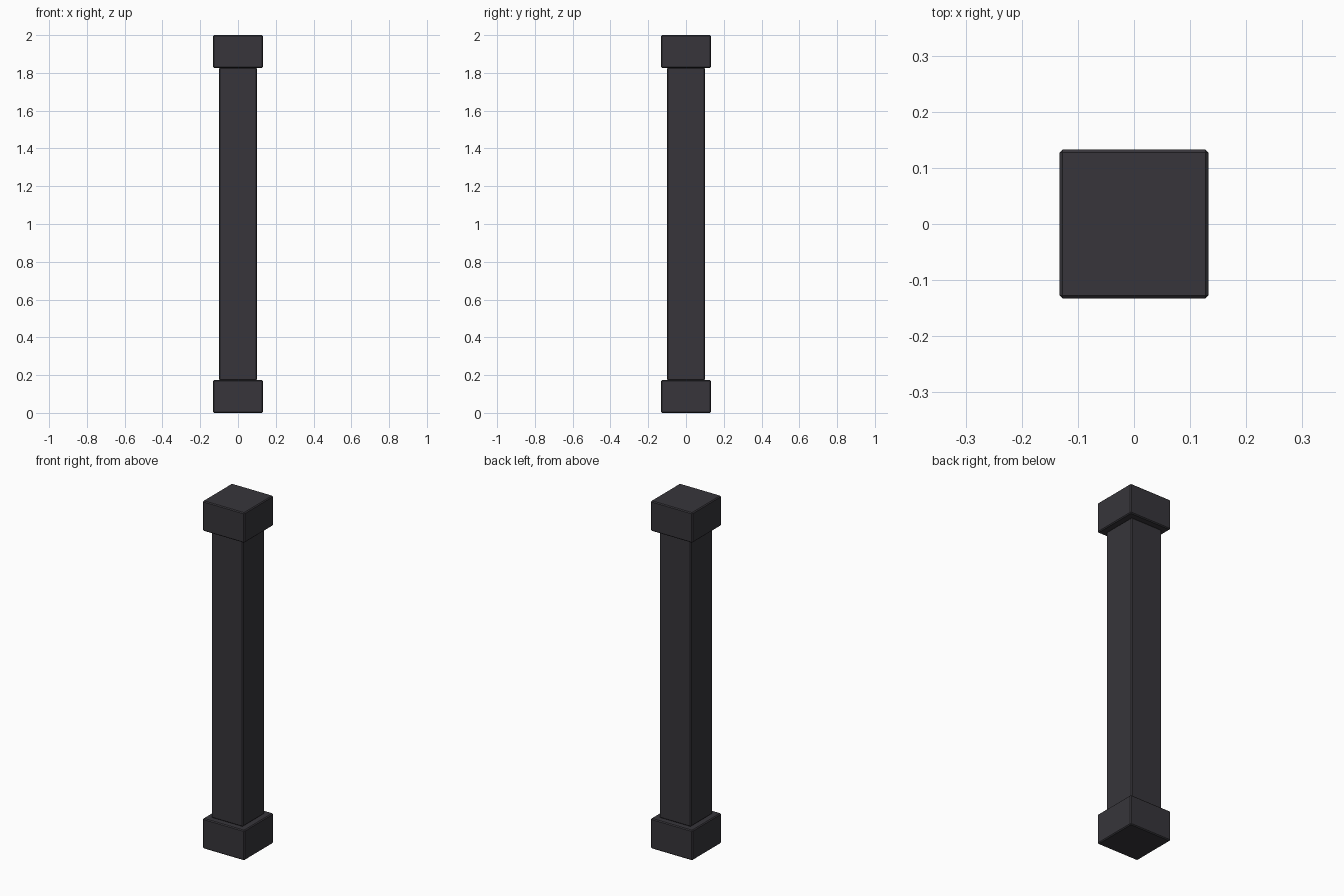
import bpy

# Remove the default object
cube = bpy.data.objects.get("Cube")
if cube:
    bpy.data.objects.remove(cube, do_unlink=True)

# Single dark stone colour
stone = bpy.data.materials.new("dark_charcoal")
stone.use_nodes = True
colour = (0.038, 0.036, 0.043, 1)
stone.diffuse_color = colour
stone.node_tree.nodes["Principled BSDF"].inputs["Base Color"].default_value = colour


def block(name, width, bottom, top):
    """Square block with a thin chamfer on every edge."""
    bpy.ops.mesh.primitive_cube_add(size=1, location=(0, 0, (bottom + top) / 2))
    obj = bpy.context.object
    obj.name = name
    obj.scale = (width, width, top - bottom)
    bpy.ops.object.transform_apply(location=False, rotation=False, scale=True)
    obj.data.materials.append(stone)
    bevel = obj.modifiers.new("chamfer", 'BEVEL')
    bevel.width = 0.005
    bevel.segments = 1
    return obj


HEIGHT = 2.0
BLOCK_HEIGHT = 0.173

# Base, shaft and capital
block("base", 0.265, 0, BLOCK_HEIGHT)
block("shaft", 0.2, BLOCK_HEIGHT, HEIGHT - BLOCK_HEIGHT)
block("capital", 0.265, HEIGHT - BLOCK_HEIGHT, HEIGHT)
